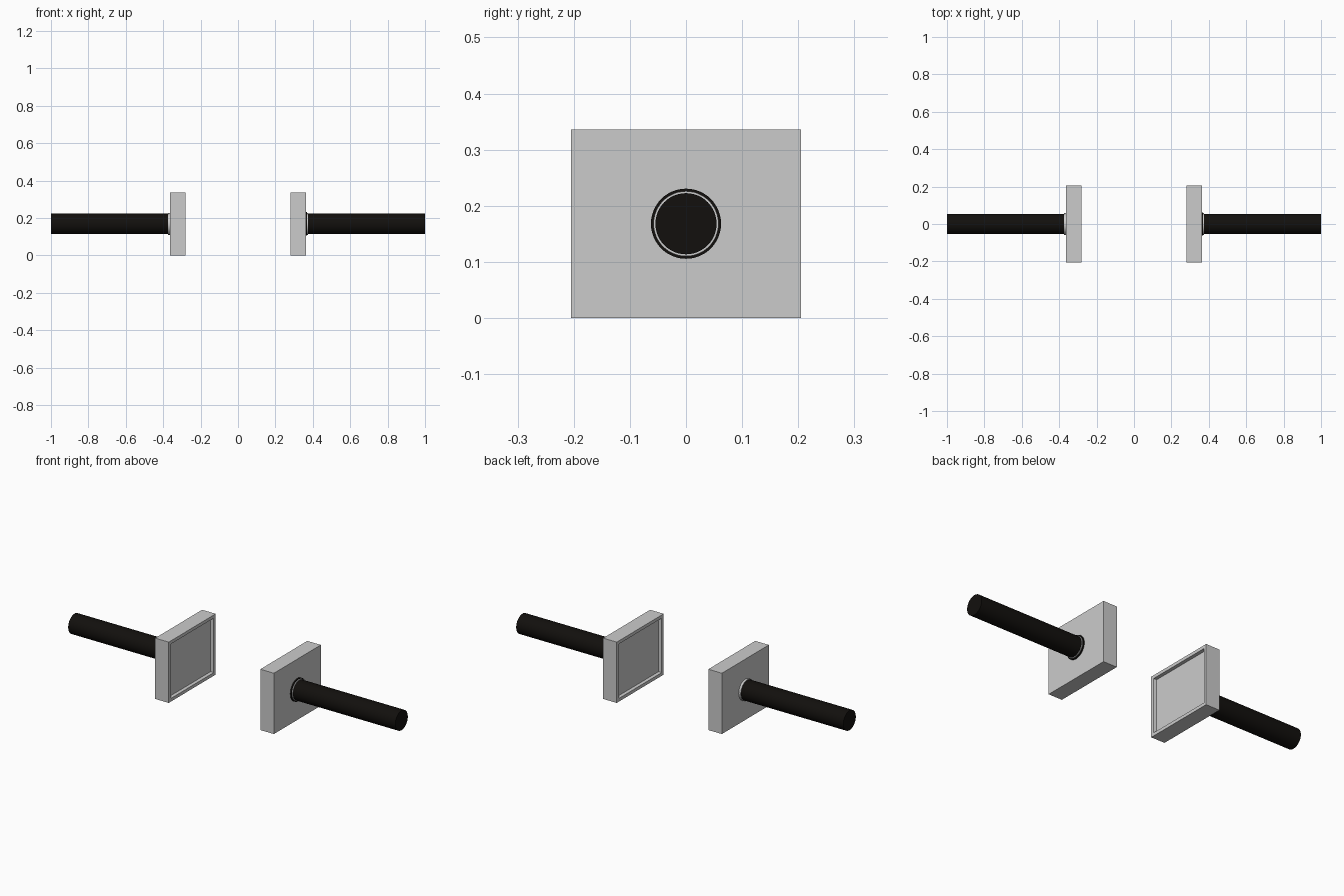
import bpy, bmesh, math
from mathutils import Matrix, Vector

if "Cube" in bpy.data.objects:
    bpy.data.objects.remove(bpy.data.objects["Cube"])

ZC = 0.168          # height of the rod axis
IN, OUT = 0.28, 0.363  # inner and outer faces of a plate
HY = 0.205

black = bpy.data.materials.new("black")
black.diffuse_color = (0.006, 0.005, 0.004, 1)
black.use_nodes = True
black.node_tree.nodes["Principled BSDF"].inputs["Base Color"].default_value = black.diffuse_color


def finish(bm, name, mat=None, smooth=False):
    bmesh.ops.recalc_face_normals(bm, faces=bm.faces)
    me = bpy.data.meshes.new(name)
    bm.to_mesh(me)
    bm.free()
    ob = bpy.data.objects.new(name, me)
    bpy.context.collection.objects.link(ob)
    if mat:
        me.materials.append(mat)
    if smooth:
        bpy.ops.object.select_all(action='DESELECT')
        ob.select_set(True)
        bpy.context.view_layer.objects.active = ob
        bpy.ops.object.shade_smooth_by_angle(angle=math.radians(35))
    return ob


def plate(side, name):
    bm = bmesh.new()
    bmesh.ops.create_cube(bm, size=1)
    for v in bm.verts:
        v.co = Vector((side * (IN + OUT) / 2 + v.co.x * (OUT - IN),
                       v.co.y * 2 * HY, ZC + v.co.z * 2 * ZC))
    bm.normal_update()
    # shallow framed recess on the face towards the centre
    face = [f for f in bm.faces if f.normal.x * side < -0.9]
    bmesh.ops.inset_region(bm, faces=face, thickness=0.025)
    bmesh.ops.inset_region(bm, faces=face, thickness=0.004, depth=-0.016)
    return finish(bm, name)


def cylinder(side, x0, x1, r, name, mat=None):
    bm = bmesh.new()
    bmesh.ops.create_cone(bm, cap_ends=True, segments=48, radius1=r, radius2=r,
                          depth=x1 - x0)
    m = Matrix.Translation((side * (x0 + x1) / 2, 0, ZC)) @ Matrix.Rotation(math.pi / 2, 4, 'Y')
    bmesh.ops.transform(bm, matrix=m, verts=bm.verts)
    return finish(bm, name, mat, True)


for side, tag in ((-1, "left"), (1, "right")):
    plate(side, tag + "_plate")
    cylinder(side, OUT - 0.005, 0.375, 0.058, tag + "_collar")
    cylinder(side, 0.374, 1.0, 0.0545, tag + "_rod", black)

# black washer on the right side only
cylinder(1, OUT, 0.370, 0.0625, "right_washer", black)
